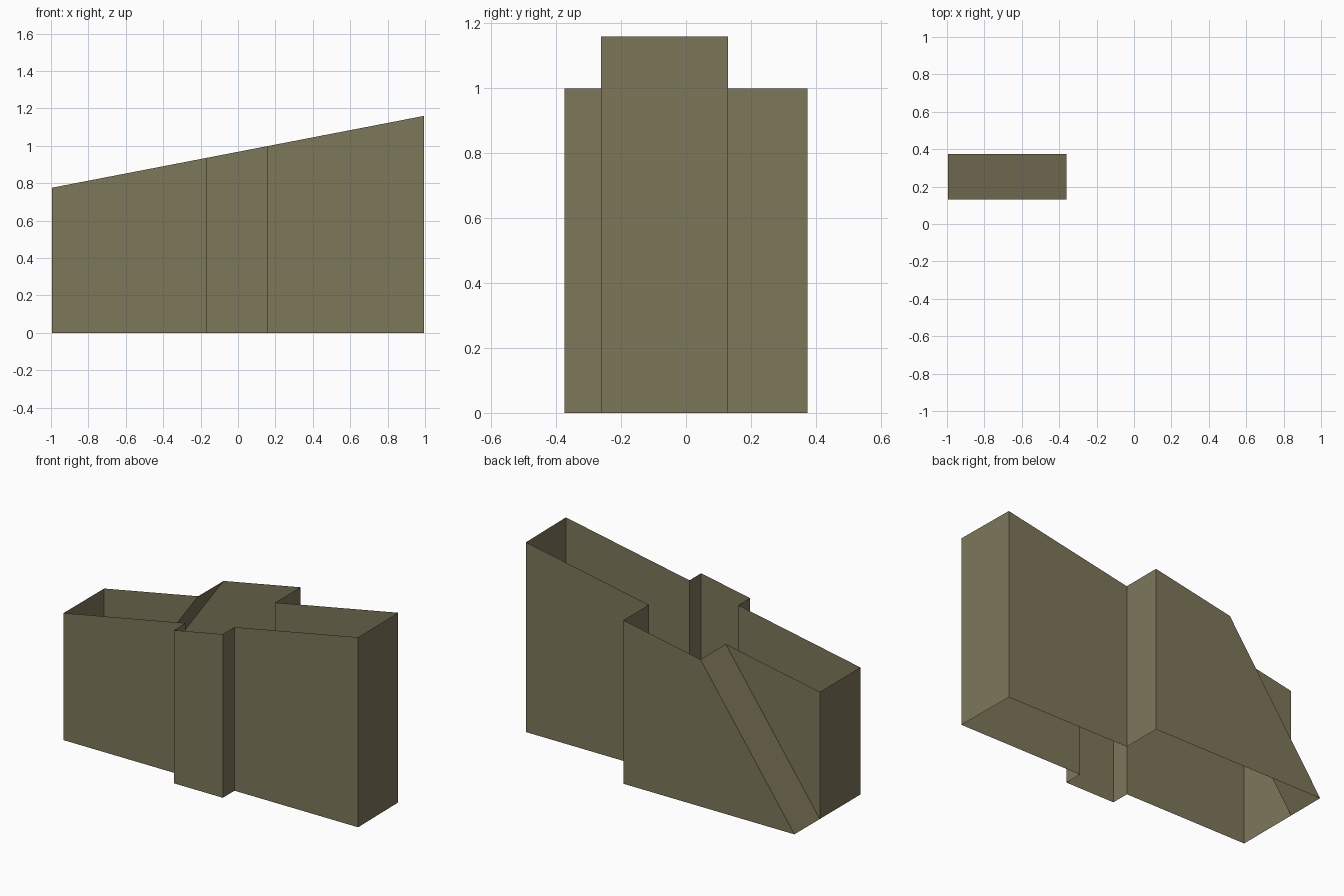
import bpy

if "Cube" in bpy.data.objects:
    bpy.data.objects.remove(bpy.data.objects["Cube"])

olive = bpy.data.materials.new("dull_olive")
olive.diffuse_color = (0.205, 0.185, 0.102, 1)
olive.use_nodes = True
olive.node_tree.nodes["Principled BSDF"].inputs["Base Color"].default_value = olive.diffuse_color

SLOPE_X = -0.36          # where the leaning wall reaches the top
FRONT, BACK, REAR = -0.262, 0.13, 0.375


def top(x):
    """Height of the slanted wall top at x."""
    return 0.968 + 0.193 * x


def make(name, polys):
    """Join polygons that share corners into one flat sheet object."""
    verts, faces = [], []
    for poly in polys:
        face = []
        for p in poly:
            p = tuple(round(c, 4) for c in p)
            if p not in verts:
                verts.append(p)
            face.append(verts.index(p))
        faces.append(face)
    mesh = bpy.data.meshes.new(name)
    mesh.from_pydata(verts, [], faces)
    mesh.materials.append(olive)
    obj = bpy.data.objects.new(name, mesh)
    bpy.context.collection.objects.link(obj)
    return obj


# Upright walls along the footprint, counter-clockwise from the left end
path = [(-0.995, BACK), (-0.995, FRONT), (-0.17, FRONT), (-0.17, -0.375),
        (0.16, -0.375), (0.16, FRONT), (0.995, FRONT), (0.99, BACK),
        (0.16, BACK), (0.16, REAR)]
walls = []
for (ax, ay), (bx, by) in zip(path, path[1:]):
    walls.append([(ax, ay, 0), (bx, by, 0), (bx, by, top(bx)), (ax, ay, top(ax))])
make("outer_walls", walls)

# Rear wall with its corner cut off by the leaning face
make("rear_wall", [[(0.16, REAR, 0), (-0.995, REAR, 0),
                    (SLOPE_X, REAR, top(SLOPE_X)), (0.16, REAR, top(0.16))]])

# Leaning wall from the ground up to the slanted top
make("leaning_wall", [[(-0.995, REAR, 0), (-0.995, BACK, 0),
                       (SLOPE_X, BACK, top(SLOPE_X)), (SLOPE_X, REAR, top(SLOPE_X))]])

# Triangular wall above the leaning face
make("triangle_wall", [[(SLOPE_X, BACK, top(SLOPE_X)), (-0.995, BACK, 0),
                        (-0.995, BACK, top(-0.995))]])
